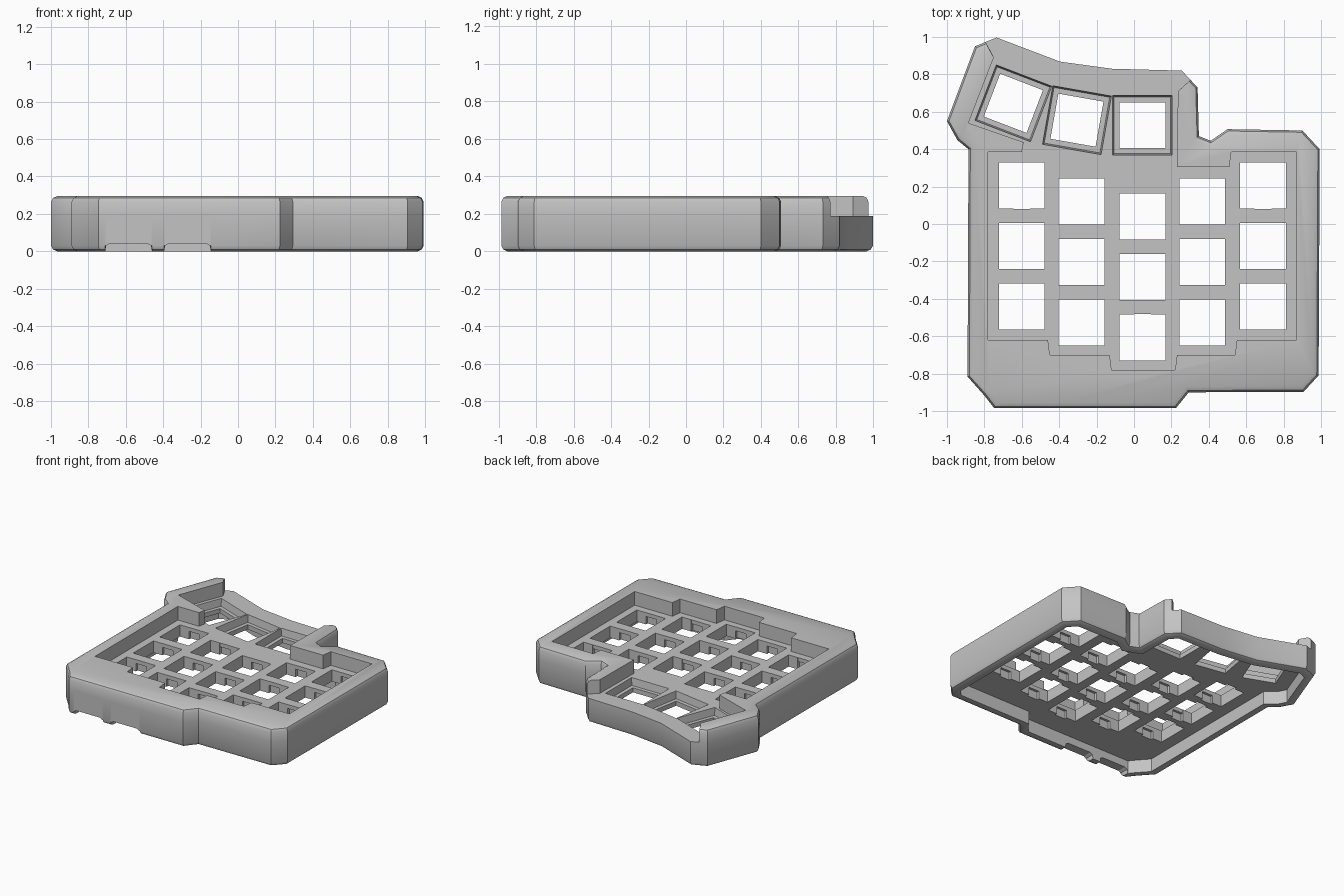
import bpy, bmesh, math
from mathutils import Vector, Matrix
from mathutils.geometry import tessellate_polygon

cube = bpy.data.objects.get("Cube")
if cube:
    bpy.data.objects.remove(cube, do_unlink=True)

HEIGHT, PLATE_TOP, PLATE_BOTTOM = 0.295, 0.19, 0.10
SEAT_FLOOR, CLIP_TOP = 0.135, 0.16
KEY, SLOT, SLOT_REACH = 0.245, 0.045, 0.1425


def inset(points, d):
    """Mitred inward offset of a counter-clockwise outline."""
    out = []
    n = len(points)
    for i in range(n):
        a, b, c = (Vector(points[(i + k) % n]) for k in (-1, 0, 1))
        u, v = (b - a).normalized(), (c - b).normalized()
        n1, n2 = Vector((-u.y, u.x)), Vector((-v.y, v.x))
        out.append(b + (n1 + n2) * d / (1 + n1.dot(n2)))
    return out


def loft(bm, rings):
    """Open tube through rings given as (outline, z); returns its vertex loops."""
    loops = [[bm.verts.new((p[0], p[1], z)) for p in pts] for pts, z in rings]
    n = len(loops[0])
    for lo, hi in zip(loops, loops[1:]):
        for i in range(n):
            j = (i + 1) % n
            bm.faces.new((lo[i], lo[j], hi[j], hi[i]))
    return loops


def fill(bm, boundary, holes, z):
    """Flat sheet inside a boundary, leaving the holes open."""
    polys = [[Vector((p[0], p[1], z)) for p in poly] for poly in [boundary] + holes]
    verts = [bm.verts.new(p) for poly in polys for p in poly]
    for tri in tessellate_polygon(polys):
        bm.faces.new([verts[i] for i in tri])


def square(x, y, size, angle=0):
    rot = Matrix.Rotation(math.radians(angle), 2)
    return [Vector((x, y)) + rot @ Vector((sx * size / 2, sy * size / 2))
            for sx, sy in ((-1, -1), (1, -1), (1, 1), (-1, 1))]


def key_outline(x, y, reach):
    """Square key hole with a clip slot reaching out at front and back."""
    h, s = KEY / 2, SLOT
    half = [(-h, -h), (-s, -h), (-s, -reach), (s, -reach), (s, -h), (h, -h)]
    return [(x + k * px, y + k * py) for k in (1, -1) for px, py in half]


# Outer edge, counter-clockwise: the high part, with two notches along the front
notch = [(-0.125, 0), (-0.12, 0.03), (-0.1, 0.042),
         (0.1, 0.042), (0.12, 0.03), (0.125, 0)]
notches = [(cx + dx, lift) for cx in (-0.585, -0.27) for dx, lift in notch]
left_part = [(-0.7925, 0.9735), (-0.85, 0.95), (-1.0, 0.55), (-0.944, 0.448),
             (-0.885, 0.4), (-0.89, -0.816), (-0.8, -0.917), (-0.747, -0.985)]
right_part = [(0.224, -0.985), (0.293, -0.9), (0.907, -0.897), (0.987, -0.81),
              (0.993, 0.4), (0.9, 0.5), (0.5, 0.507), (0.41, 0.445),
              (0.347, 0.47), (0.34, 0.73), (0.302, 0.7705)]
high_edge = left_part + [(x, -0.985) for x, lift in notches] + right_part
low_edge = [(0.256, 0.82), (-0.117, 0.83), (-0.395, 0.868), (-0.735, 0.997)]
outline = high_edge + low_edge
lifts = ([0] * len(left_part) + [lift for x, lift in notches]
         + [0] * (len(right_part) + len(low_edge)))

# Stepped inner edge of the rim, from the back left round to the back right
inner_edge = [(-0.75, 0.89), (-0.885, 0.54), (-0.59, 0.437), (-0.60, 0.384),
              (-0.78, 0.384), (-0.78, -0.62), (-0.46, -0.62), (-0.45, -0.70),
              (-0.13, -0.70), (-0.12, -0.78), (0.22, -0.78), (0.23, -0.70),
              (0.54, -0.70), (0.55, -0.62), (0.87, -0.62), (0.87, 0.384),
              (0.52, 0.384), (0.51, 0.305), (0.23, 0.305), (0.235, 0.71)]

# Key positions: five staggered columns of three, plus three angled thumb keys
columns = [(-0.60, 0.205), (-0.28, 0.12), (0.045, 0.04), (0.365, 0.12), (0.69, 0.205)]
keys = [(x, y - 0.323 * row) for x, y in columns for row in range(3)]
thumbs = [(0.045, 0.528, 0), (-0.305, 0.555, -10), (-0.645, 0.645, -21)]

bm = bmesh.new()

# Lower shell: hollow underside, bottom rim, softened edge and outer wall
shell = [(0.07, PLATE_BOTTOM), (0.07, 0), (0.03, 0), (0.01, 0.01), (0, 0.03),
         (0, PLATE_TOP)]
for ring in loft(bm, [(inset(outline, d), z) for d, z in shell]):
    for vert, lift in zip(ring, lifts):
        vert.co.z = max(vert.co.z, lift)

# High rim round the plate, open along the low back wall
rim = [(0, PLATE_TOP), (0, HEIGHT - 0.03), (0.01, HEIGHT - 0.01), (0.03, HEIGHT)]
rings = loft(bm, [(inset(outline, d)[:len(high_edge)] + inner_edge[::-1], z)
                  for d, z in rim])
bm.faces.new(rings[-1])

# Main key holes, widened under the plate lip by clip slots
lip = KEY / 2 + 0.001
top_holes, bottom_holes = [], []
for x, y in keys:
    narrow, wide = key_outline(x, y, lip), key_outline(x, y, SLOT_REACH)
    loft(bm, [(narrow, PLATE_TOP), (narrow, CLIP_TOP), (wide, CLIP_TOP),
              (wide, PLATE_BOTTOM)])
    top_holes.append(narrow)
    bottom_holes.append(wide)

# Thumb key holes in sunken seats
for x, y, a in thumbs:
    seat, floor, hole = (square(x, y, s, a) for s in (0.318, 0.302, KEY))
    loft(bm, [(seat, PLATE_TOP), (floor, SEAT_FLOOR), (hole, SEAT_FLOOR),
              (hole, PLATE_BOTTOM)])
    top_holes.append(seat)
    bottom_holes.append(hole)

# Plate top and underside
fill(bm, [high_edge[0]] + inner_edge + [high_edge[-1]] + low_edge, top_holes, PLATE_TOP)
fill(bm, inset(outline, 0.07), bottom_holes, PLATE_BOTTOM)

bmesh.ops.remove_doubles(bm, verts=bm.verts, dist=0.00005)
bmesh.ops.recalc_face_normals(bm, faces=bm.faces)
mesh = bpy.data.meshes.new("keyboard_case")
bm.to_mesh(mesh)
bm.free()
case = bpy.data.objects.new("keyboard_case", mesh)
bpy.context.scene.collection.objects.link(case)

# Plain grey finish
grey = bpy.data.materials.new("light_grey")
grey.use_nodes = True
colour = (0.55, 0.55, 0.55, 1)
grey.diffuse_color = colour
grey.node_tree.nodes["Principled BSDF"].inputs["Base Color"].default_value = colour
mesh.materials.append(grey)

bpy.context.view_layer.objects.active = case
case.select_set(True)
bpy.ops.object.shade_smooth_by_angle(angle=math.radians(30))
